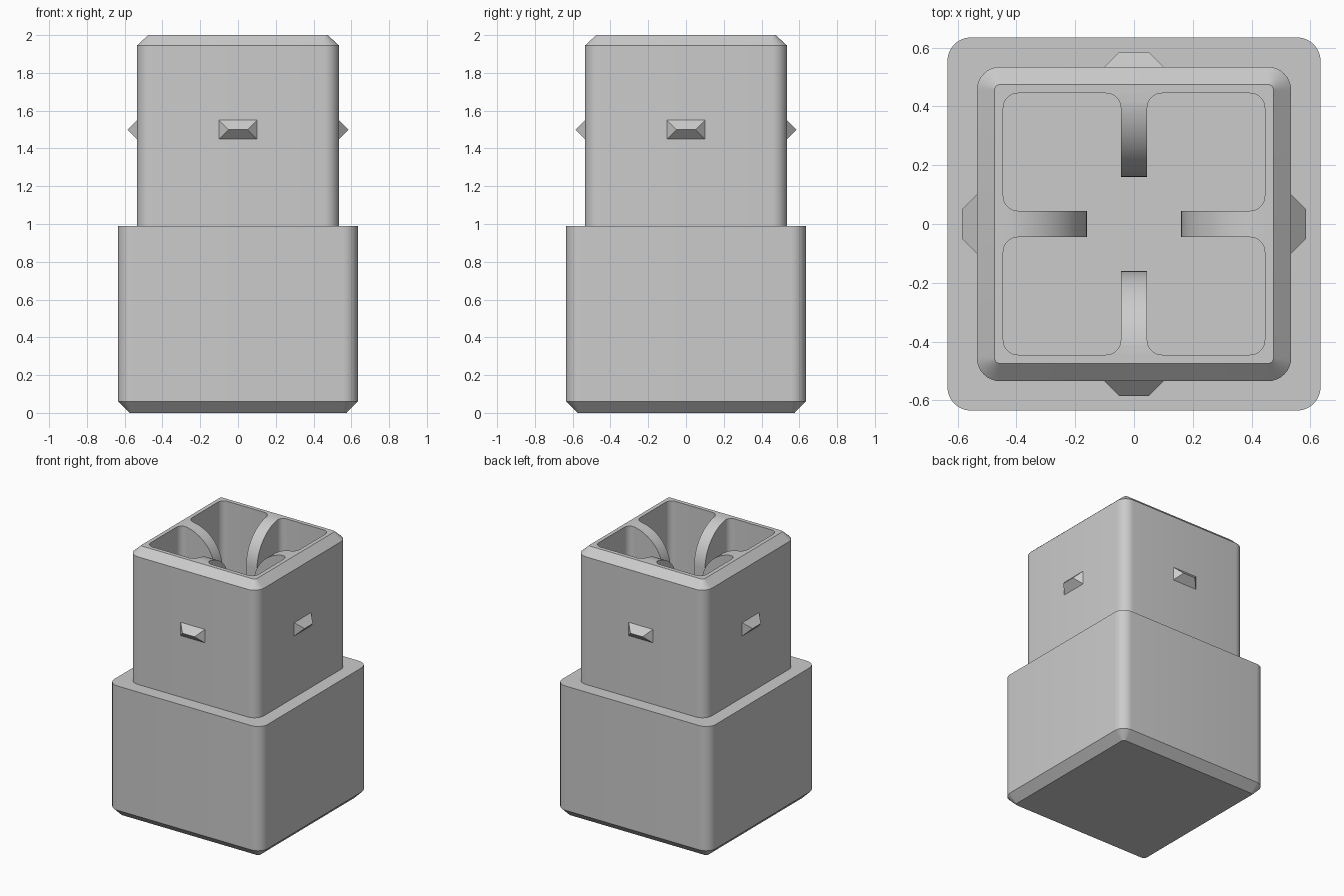
import bpy, bmesh, math
from mathutils import Matrix

if "Cube" in bpy.data.objects:
    bpy.data.objects.remove(bpy.data.objects["Cube"], do_unlink=True)

GREY = (0.6, 0.6, 0.6, 1.0)
grey = bpy.data.materials.new("plain grey")
grey.use_nodes = True
grey.diffuse_color = GREY
grey.node_tree.nodes["Principled BSDF"].inputs["Base Color"].default_value = GREY


def finish(name, bm):
    bmesh.ops.recalc_face_normals(bm, faces=bm.faces)
    mesh = bpy.data.meshes.new(name)
    bm.to_mesh(mesh)
    bm.free()
    mesh.materials.append(grey)
    obj = bpy.data.objects.new(name, mesh)
    bpy.context.collection.objects.link(obj)
    return obj


def activate(obj):
    bpy.ops.object.select_all(action="DESELECT")
    obj.select_set(True)
    bpy.context.view_layer.objects.active = obj


def smooth(obj):
    activate(obj)
    bpy.ops.object.shade_smooth_by_angle(angle=math.radians(30))


def rounded_block(name, levels, cx=0, cy=0, steps=8):
    """Loft rounded squares; each level is (z, half width, corner radius)."""
    bm = bmesh.new()
    rings = []
    for z, half, r in levels:
        ring = []
        for corner in range(4):
            mid = math.radians(45 + 90 * corner)
            sx, sy = math.copysign(1, math.cos(mid)), math.copysign(1, math.sin(mid))
            for i in range(steps + 1):
                a = math.radians(90) * (corner + i / steps)
                ring.append(bm.verts.new((cx + sx * (half - r) + r * math.cos(a),
                                          cy + sy * (half - r) + r * math.sin(a), z)))
        rings.append(ring)
    for low, high in zip(rings, rings[1:]):
        for i in range(len(low)):
            j = (i + 1) % len(low)
            bm.faces.new((low[i], low[j], high[j], high[i]))
    bm.faces.new(rings[0])
    bm.faces.new(rings[-1])
    return finish(name, bm)


def flare_cutter(name, floor, inner, outer, half_width, turn, steps=16):
    """Extruded trumpet profile that rounds the free ends of two ribs."""
    r = outer - inner
    side = [(inner, floor)]
    for i in range(steps + 1):
        a = math.radians(90) * i / steps
        side.append((outer - r * math.cos(a), 2 - r + r * math.sin(a)))
    side.append((outer, 2.1))
    outline = side + [(-x, z) for x, z in reversed(side)]
    bm = bmesh.new()
    face = bm.faces.new([bm.verts.new((x, -half_width, z)) for x, z in outline])
    out = bmesh.ops.extrude_face_region(bm, geom=[face])
    verts = [v for v in out["geom"] if isinstance(v, bmesh.types.BMVert)]
    bmesh.ops.translate(bm, verts=verts, vec=(0, 2 * half_width, 0))
    bm.transform(Matrix.Rotation(turn, 4, "Z"))
    return finish(name, bm)


def cut(target, cutter):
    mod = target.modifiers.new("cut", "BOOLEAN")
    mod.operation = "DIFFERENCE"
    mod.solver = "EXACT"
    mod.object = cutter
    activate(target)
    bpy.ops.object.modifier_apply(modifier=mod.name)
    bpy.data.objects.remove(cutter, do_unlink=True)


# Wide lower body with a chamfered bottom edge
base = rounded_block("lower_body", [(0, 0.575, 0.02), (0.06, 0.635, 0.08), (0.99, 0.635, 0.08)])
smooth(base)

# Narrower upper body with a chamfered rim
plug = rounded_block("upper_body", [(0.95, 0.535, 0.08), (1.945, 0.535, 0.08), (2, 0.475, 0.02)])

# Four rounded pockets leave a cross of ribs
FLOOR = 1.0
for sx in (-1, 1):
    for sy in (-1, 1):
        cut(plug, rounded_block("pocket_cutter", [(FLOOR, 0.2, 0.05), (2.1, 0.2, 0.05)],
                                0.245 * sx, 0.245 * sy))

# Open the middle and curve the rib ends
for turn in (0, math.pi / 2):
    cut(plug, flare_cutter("flare_cutter", FLOOR, 0.16, 0.44, 0.06, turn))
smooth(plug)

# Wedge-shaped catch on each side
for i, side in enumerate(("front", "left", "back", "right")):
    bm = bmesh.new()
    back = [bm.verts.new((x, -0.53, z)) for x, z in
            ((-0.105, 1.445), (0.105, 1.445), (0.105, 1.555), (-0.105, 1.555))]
    a, b = (bm.verts.new((x, -0.585, 1.5)) for x in (-0.05, 0.05))
    for f in (back, (back[0], back[1], b, a), (back[2], back[3], a, b),
              (back[1], back[2], b), (back[3], back[0], a)):
        bm.faces.new(f)
    bm.transform(Matrix.Rotation(math.pi / 2 * i, 4, "Z"))
    finish(side + "_catch", bm)
